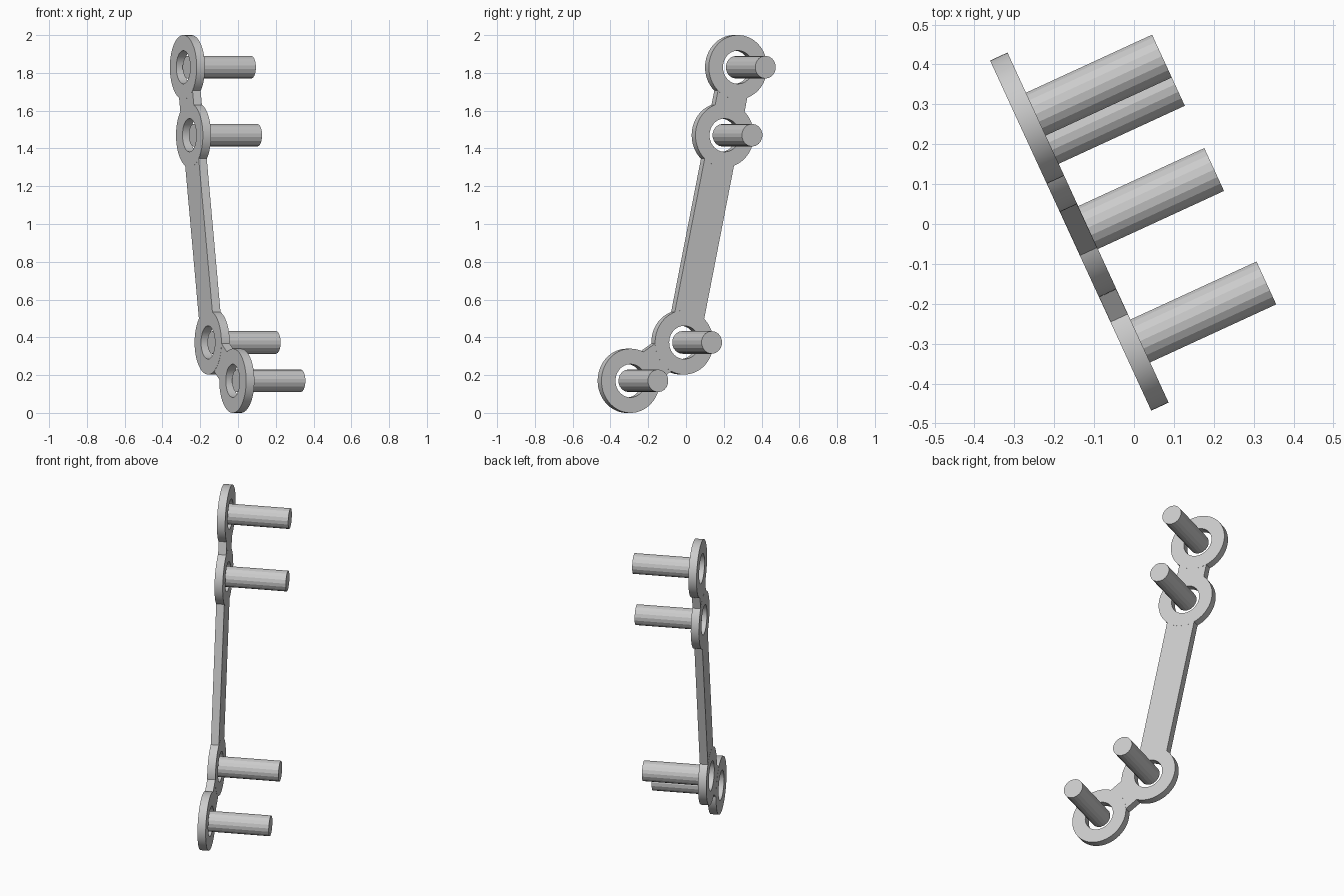
import bpy
import bmesh
import math
from mathutils import Matrix, Vector

cube = bpy.data.objects.get("Cube")
if cube:
    bpy.data.objects.remove(cube, do_unlink=True)

THICK = 0.048
RING_R, HOLE_R, SCREW_R = 0.17, 0.088, 0.06
BAR_W = 0.175
SCREW_LEN = 0.372

# Plate frame: local x runs along the plate, local y is up, local z is the screw axis
along = Vector((-0.418, 0.908, 0)).normalized()
up = Vector((0, 0, 1))
frame = Matrix((along, up, along.cross(up))).transposed().to_4x4()
frame.translation = (-0.137, -0.019, 0)

# Ring centres from bottom to top, in the plate frame
centres = [Vector(p) for p in ((-0.313, 0.17, 0), (0, 0.373, 0),
                               (0.235, 1.47, 0), (0.313, 1.83, 0))]


def make_object(name, bm):
    mesh = bpy.data.meshes.new(name)
    bm.to_mesh(mesh)
    bm.free()
    obj = bpy.data.objects.new(name, mesh)
    obj.matrix_world = frame
    bpy.context.collection.objects.link(obj)
    return obj


def disc(name, centre, radius, low, high, sides):
    bm = bmesh.new()
    bmesh.ops.create_cone(bm, cap_ends=True, segments=sides, radius1=radius,
                          radius2=radius, depth=high - low,
                          matrix=Matrix.Translation(centre + Vector((0, 0, (low + high) / 2))))
    return make_object(name, bm)


def bar(name, a, b):
    d = b - a
    bm = bmesh.new()
    place = (Matrix.Translation((a + b) / 2)
             @ Matrix.Rotation(math.atan2(d.y, d.x), 4, 'Z')
             @ Matrix.Diagonal((d.length, BAR_W, THICK * 0.98, 1)))
    bmesh.ops.create_cube(bm, size=1, matrix=place)
    return make_object(name, bm)


def combine(target, tool, operation):
    mod = target.modifiers.new("combine", 'BOOLEAN')
    mod.operation = operation
    mod.solver = 'EXACT'
    mod.object = tool
    bpy.context.view_layer.update()
    graph = bpy.context.evaluated_depsgraph_get()
    result = bpy.data.meshes.new_from_object(target.evaluated_get(graph))
    target.modifiers.clear()
    target.data = result
    bpy.data.objects.remove(tool, do_unlink=True)


# Plate: rings joined by straight bars
half = THICK / 2
plate = disc("plate", centres[0], RING_R, -half, half, 64)
for a, b in zip(centres, centres[1:]):
    combine(plate, bar("bar", a, b), 'UNION')
    combine(plate, disc("ring", b, RING_R, -half, half, 64), 'UNION')

# Screw holes
for c in centres:
    combine(plate, disc("hole_cutter", c, HOLE_R, -THICK, THICK, 48), 'DIFFERENCE')

# Screws, starting inside the holes
for i, c in enumerate(centres):
    disc(f"screw_{i + 1}", c, SCREW_R, 0, SCREW_LEN, 18)

# Smooth the round rims of the plate
bpy.ops.object.select_all(action='DESELECT')
plate.select_set(True)
bpy.context.view_layer.objects.active = plate
bpy.ops.object.shade_smooth_by_angle(angle=math.radians(20))
